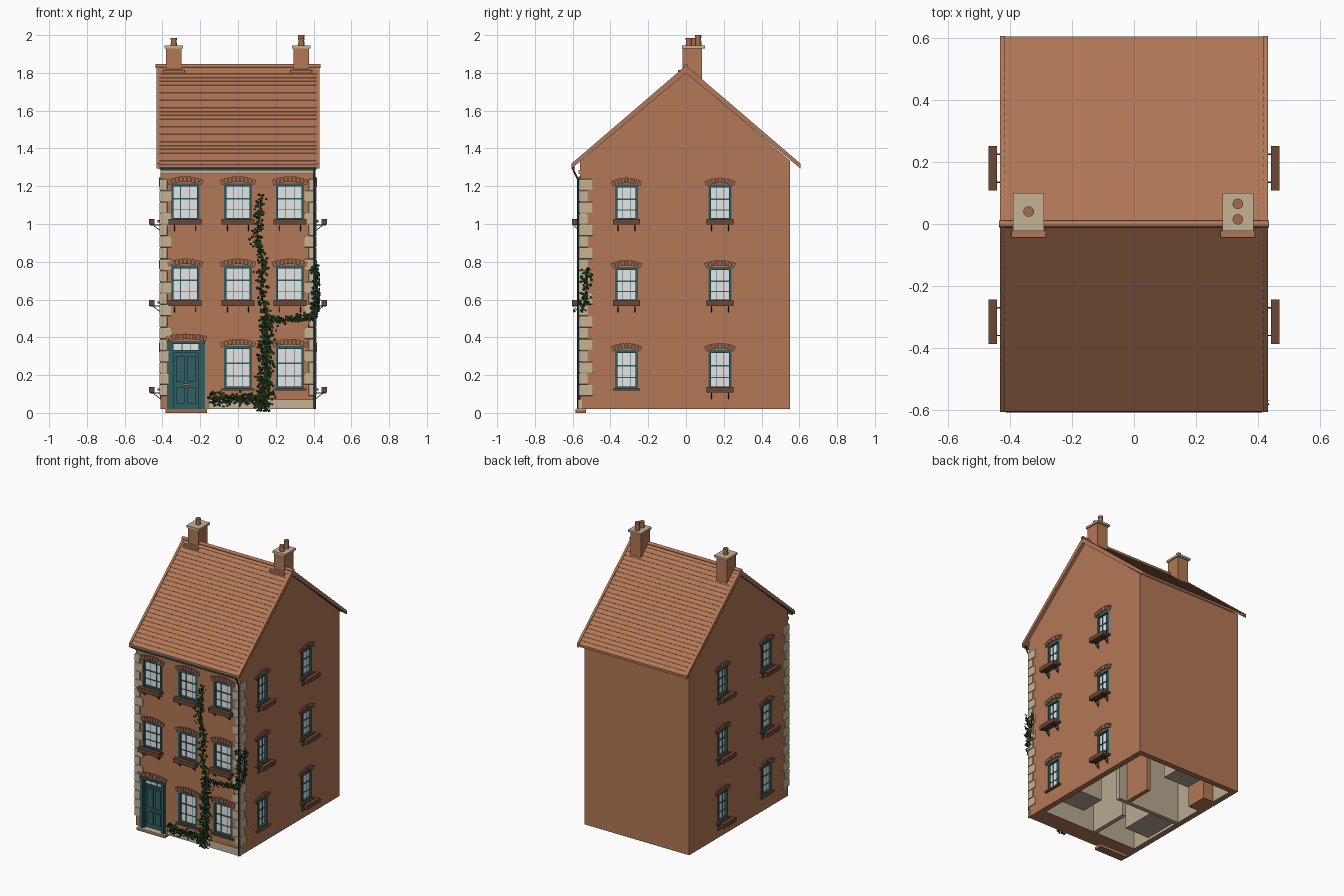
import bpy, bmesh, math, random
from mathutils import Matrix, Vector

cube = bpy.data.objects.get("Cube")
if cube:
    bpy.data.objects.remove(cube, do_unlink=True)
random.seed(4)


def material(name, r, g, b):
    m = bpy.data.materials.new(name)
    m.use_nodes = True
    m.diffuse_color = (r, g, b, 1)
    node = next(n for n in m.node_tree.nodes if n.type == 'BSDF_PRINCIPLED')
    node.inputs["Base Color"].default_value = (r, g, b, 1)
    return m


BRICK = material("brick", .45, .19, .09)
ROOF = material("roof_tile", .44, .185, .092)
ARCH = material("arch_brick", .36, .145, .072)
STONE = material("pale_stone", .56, .45, .30)
TEAL = material("teal_paint", .03, .112, .122)
IRON = material("dark_teal_iron", .018, .055, .058)
GLASS = material("window_glass", .85, .85, .86)
WOOD = material("dark_wood", .15, .063, .034)
LEAF = material("ivy_green", .01, .032, .009)
PLASTER = material("plaster", .47, .40, .28)

parts = {}
T = Matrix.Translation
I = Matrix()


def part(name, mat):
    if name not in parts:
        parts[name] = (bmesh.new(), mat)
    return parts[name][0]


def box(bm, M, x, y, z):
    lo, hi = Vector((x[0], y[0], z[0])), Vector((x[1], y[1], z[1]))
    size = Matrix.Diagonal((*(hi - lo), 1))
    bmesh.ops.create_cube(bm, size=1, matrix=M @ T((lo + hi) / 2) @ size)


def prism(bm, profile, x0, x1):
    # Extrude a y-z outline along x
    face = bm.faces.new([bm.verts.new((x0, y, z)) for y, z in profile])
    out = bmesh.ops.extrude_face_region(bm, geom=[face])
    verts = [v for v in out["geom"] if isinstance(v, bmesh.types.BMVert)]
    bmesh.ops.translate(bm, verts=verts, vec=(x1 - x0, 0, 0))
    bmesh.ops.recalc_face_normals(bm, faces=bm.faces)


def cylinder(bm, r, M, depth, r2=None):
    out = bmesh.ops.create_cone(bm, cap_ends=True, segments=16, radius1=r,
                                radius2=r2 or r, depth=depth, matrix=M)
    for f in {f for v in out["verts"] for f in v.link_faces}:
        f.smooth = len(f.verts) == 4


def make_object(name, bm, mat):
    mesh = bpy.data.meshes.new(name)
    bm.to_mesh(mesh)
    bm.free()
    mesh.materials.append(mat)
    ob = bpy.data.objects.new(name, mesh)
    bpy.context.collection.objects.link(ob)
    return ob


def pipe(name, points, radius, mat):
    cu = bpy.data.curves.new(name, 'CURVE')
    cu.dimensions = '3D'
    cu.bevel_depth, cu.bevel_resolution, cu.use_fill_caps = radius, 2, True
    sp = cu.splines.new('POLY')
    sp.points.add(len(points) - 1)
    for p, co in zip(sp.points, points):
        p.co = (*co, 1)
    cu.materials.append(mat)
    ob = bpy.data.objects.new(name, cu)
    bpy.context.collection.objects.link(ob)


cutters = bmesh.new()


def arch(M, half, z, rise=.018, n=9):
    # Fan of bricks over an opening
    bm = part("brick_arches", ARCH)
    R = (half ** 2 + rise ** 2) / (2 * rise)
    A = math.asin(half / R)
    w = A * R / n * .9
    for i in range(n):
        a = -A + 2 * A * (i + .5) / n
        F = M @ T((0, 0, z + rise - R)) @ Matrix.Rotation(a, 4, 'Y')
        box(bm, F, (-w, w), (-.005, .009), (R, R + .029))


def window(M, half, z0, z1, planter, out):
    top = z1 + .01
    box(cutters, M, (-half, half), (-.02, .05), (z0, top))
    box(part("window_glass", GLASS), M, (-half, half), (-.021, -.013), (z0, top))
    fr = part("window_frames", TEAL)
    for s in (-1, 1):
        box(fr, M, sorted((s * half, s * (half - .013))), (-.02, .003), (z0, top))
        bar = s * half / 3
        box(fr, M, (bar - .0022, bar + .0022), (-.02, -.01), (z0, top))
    for z, t in ((z0 + .005, .006), (top - .008, .008)):
        box(fr, M, (-half, half), (-.02, .002), (z - t, z + t))
    for f, t in ((.3, .0022), (.62, .004)):
        z = z0 + f * (z1 - z0)
        box(fr, M, (-half, half), (-.02, -.009), (z - t, z + t))
    arch(M, half + .012, z1)
    wide = half + .012
    box(part("window_sills", WOOD), M, (-wide, wide), (-.01, .015), (z0 - .012, z0))
    if planter:
        bm = part("window_planters", WOOD)
        box(bm, M, (-wide, wide), (out - .028, out), (z0 - .023, z0 + .007))
        br = part("planter_brackets", IRON)
        for s in (-1, 1):
            u = s * half * .75
            box(br, M, (u - .002, u + .002), (0, out - .004), (z0 - .027, z0 - .022))
            box(br, M, (u - .002, u + .002), (0, .004), (z0 - .06, z0 - .022))
            F = M @ T((u, .002, z0 - .055)) @ Matrix.Rotation(math.radians(38), 4, 'X')
            box(br, F, (-.002, .002), (0, out - .008), (-.002, .002))


# Windows on the front and both sides
FRONT = T((0, -.56, 0)) @ Matrix.Rotation(math.pi, 4, 'Z')
rows = ((.13, .33), (.59, .77), (1.02, 1.205))
for x in (-.28, 0, .275):
    for k, (z0, z1) in enumerate(rows):
        if k or x >= 0:
            window(T((x, 0, 0)) @ FRONT, .075, z0, z1 + (.015 if k == 0 else 0), k > 0, .044)
for s in (-1, 1):
    for y in (-.315, .18):
        M = T((s * .41, y, 0)) @ Matrix.Rotation(-s * math.pi / 2, 4, 'Z')
        for k, (z0, z1) in enumerate(rows):
            window(M, .06, z0, z1 - .007, k > 0 or y > 0, .06)

# Front door
D = T((-.275, 0, 0)) @ FRONT
box(cutters, D, (-.095, .095), (-.03, .05), (0, .37))
door = part("front_door", TEAL)
box(door, D, (-.095, .095), (-.031, -.018), (.02, .37))
for s in (-1, 1):
    for a, b, w in ((.066, .1, .006), (.074, .092, .012)):
        box(door, D, sorted((s * a, s * b)), (-.03, w), (.02, .375))
    for z0, z1 in ((.05, .135), (.165, .3)):
        box(door, D, sorted((s * .008, s * .052)), (-.02, -.01), (z0, z1))
box(door, D, (-.1, .1), (-.03, .014), (.365, .378))
box(door, D, (-.07, .07), (-.03, 0), (.318, .33))
box(part("door_transom", GLASS), D, (-.066, .066), (-.02, -.014), (.332, .364))
for s in (-1, 1):
    box(door, D, (s * .022 - .002, s * .022 + .002), (-.02, -.011), (.33, .365))
box(part("letter_box", ARCH), D, (-.02, .02), (-.02, -.01), (.146, .156))
box(part("door_step", ARCH), D, (-.11, .11), (-.03, .025), (0, .014))
box(part("door_step_top", STONE), D, (-.11, .11), (-.03, .025), (.014, .02))
arch(D, .105, .378, .012, 12)

# Body: gabled block, cut for openings and a hollow ground floor
bm = bmesh.new()
prism(bm, [(-.56, .02), (.55, .02), (.55, 1.335), (0, 1.805), (-.56, 1.33)], -.41, .41)
body = make_object("house_walls", bm, BRICK)
body.data.materials.append(PLASTER)
box(cutters, I, (-.37, .37), (-.44, .51), (-.1, .42))
cutter = make_object("wall_cutter", cutters, BRICK)
cutter.hide_render = True
mod = body.modifiers.new("openings", 'BOOLEAN')
mod.operation, mod.solver, mod.object = 'DIFFERENCE', 'EXACT', cutter
bpy.context.view_layer.objects.active = body
bpy.ops.object.modifier_apply(modifier=mod.name)
bpy.data.objects.remove(cutter, do_unlink=True)
for f in body.data.polygons:
    c = f.center
    inside = abs(c.x) < .375 and -.445 < c.y < .515 and .03 < c.z < .43
    f.material_index = 1 if inside else 0

# Rooms seen through the open base
rooms = part("room_partitions", PLASTER)
box(rooms, I, (-.37, .12), (-.03, 0), (.02, .42))
box(rooms, I, (-.06, -.03), (-.44, -.15), (.02, .42))
for x, y in (((.17, .37), (-.3, -.12)), ((-.37, -.18), (-.3, -.03)), ((-.15, .05), (.36, .51))):
    box(rooms, I, x, y, (.04, .42))
brick_walls = part("inner_brick_walls", BRICK)
box(brick_walls, I, (-.37, -.29), (.2, .35), (.02, .42))
box(brick_walls, I, (.03, .06), (0, .2), (.02, .42))

# Roof: overlapping tile courses on each slope
rise, run, ridge, n = .52, .605, 1.835, 26
for s, side in ((-1, "front"), (1, "back")):
    line = [(0, ridge)]
    for i in range(1, n + 1):
        y, z = run * i / n, ridge - rise * i / n
        line += [(s * y, z + .0008), (s * y, z - .0008)]
    line += [(s * run, ridge - rise - .016), (0, ridge - .034)]
    prism(part(side + "_roof_tiles", ROOF), line, -.42, .42)
    for x in (-.432, .416):
        edge = [(0, ridge + .004), (s * .607, ridge - rise + .004),
                (s * .607, ridge - rise - .022), (0, ridge - .036)]
        prism(part(side + "_verge_boards", ROOF), edge, x, x + .016)
across = Matrix.Rotation(math.pi / 2, 4, 'Y')
cylinder(part("ridge_tiles", ROOF), .011, T((0, 0, ridge + .001)) @ across, .872)

# Chimneys with caps and pots
for x, pots in ((-.34, ((.04, 1.985),)), (.335, ((.015, 1.985), (.065, 2.0)))):
    box(part("chimney_stacks", BRICK), I, (x - .041, x + .041), (-.018, .085), (1.75, 1.935))
    box(part("chimney_flashing", ROOF), I, (x - .056, x + .056), (-.043, 0), (1.795, 1.815))
    box(part("chimney_caps", STONE), I, (x - .05, x + .05), (-.022, .1), (1.93, 1.944))
    for y, top in pots:
        pot = part("chimney_pots", ARCH)
        cylinder(pot, .017, T((x, y, (1.94 + top) / 2)), top - 1.94, .014)
        cylinder(pot, .017, T((x, y, top - .006)), .012)

# Stone corner blocks, alternating long and short, and the plinth
quoins = part("corner_stones", STONE)
for s in (-1, 1):
    for i in range(19):
        z = .09 + i * .0605
        u, v = (.064, .042) if i % 2 else (.042, .066)
        box(quoins, I, sorted((s * (.416 - u), s * .416)), (-.567, -.56 + v), (z, z + .058))
box(part("plinth", STONE), I, (-.16, .414), (-.568, -.55), (.02, .07))
box(part("eaves_band", STONE), I, (-.41, .41), (-.568, -.55), (1.265, 1.286))

# Gutter and drainpipe
pipe("gutter", [(-.415, -.598, 1.297), (.415, -.598, 1.297)], .0095, IRON)
pipe("drainpipe", [(.404, -.596, 1.295), (.404, -.594, 1.28), (.404, -.571, 1.235),
                   (.404, -.571, .02)], .005, IRON)

# Ivy: stems with scattered leaves (path, spread, leaf count)
Y = -.568
vines = [
    ([(.13, Y, .02), (.15, Y, .25), (.15, Y, .5)], .019, 520),
    ([(.15, Y, .5), (.12, Y, .65), (.135, Y, .8), (.1, Y, .92), (.125, Y, 1.15)], .013, 230),
    ([(.15, Y, .48), (.28, Y, .5), (.4, Y, .5)], .011, 110),
    ([(.4, Y, .5), (.41, Y, .62), (.41, Y, .77)], .013, 110),
    ([(.14, Y, .06), (0, Y, .08), (-.14, Y, .07)], .017, 250),
    ([(.419, -.55, .53), (.419, -.53, .64), (.419, -.52, .77)], .015, 80)]
leaves = part("ivy_leaves", LEAF)
for k, (path, spread, count) in enumerate(vines):
    path = [Vector(p) for p in path]
    pipe("ivy_stem_%d" % (k + 1), path, .003, LEAF)
    on_side = k == len(vines) - 1
    face = Matrix.Rotation(math.pi / 2, 4, 'Y' if on_side else 'X')
    for i in range(count):
        t = random.random() * (len(path) - 1)
        j = int(t)
        p = path[j].lerp(path[j + 1], t - j)
        along, out = random.gauss(0, spread), random.uniform(0, .014)
        p += Vector((out, along, 0)) if on_side else Vector((along, -out, 0))
        p.z = max(.012, p.z + random.gauss(0, spread))
        tilt = Matrix.Rotation(random.uniform(-.7, .7), 4, 'X')
        spin = Matrix.Rotation(random.uniform(0, 6), 4, 'Z')
        bmesh.ops.create_circle(leaves, cap_ends=True, segments=5, matrix=T(p) @ face @ tilt @ spin,
                                radius=random.uniform(.006, .01))

# Turn every collected part into an object
for name, (bm, mat) in parts.items():
    ob = make_object(name, bm, mat)
    if name == "corner_stones":
        bev = ob.modifiers.new("soft_edges", 'BEVEL')
        bev.width, bev.segments = .004, 2
